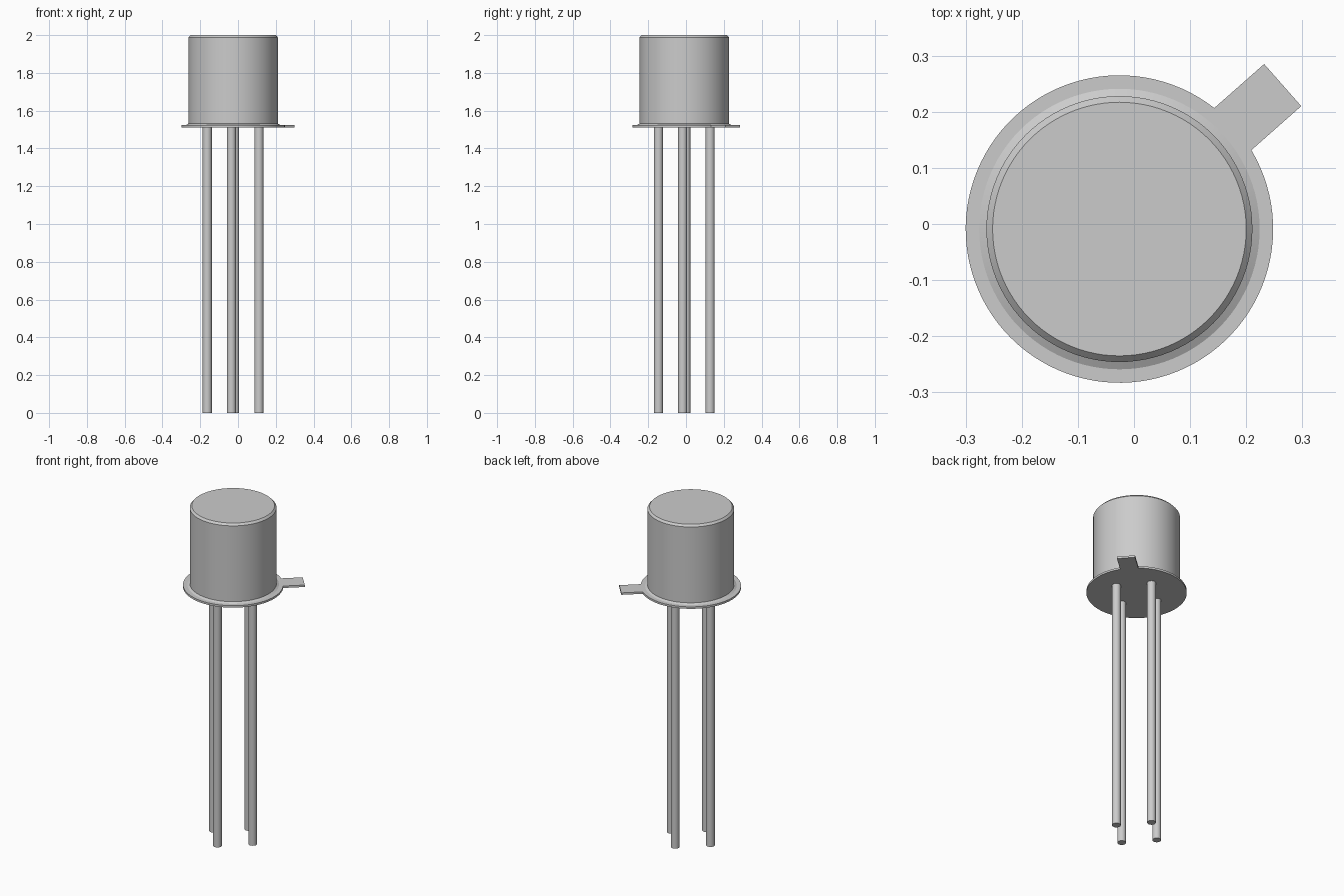
import bpy, bmesh
from math import asin, cos, sin, pi, radians
from mathutils import Matrix, Vector

old = bpy.data.objects.get("Cube")
if old:
    bpy.data.objects.remove(old, do_unlink=True)

CENTRE = Vector((-0.026, -0.009, 0))
TAB_ANGLE = radians(41.4)
FLANGE_BOTTOM, FLANGE_TOP = 1.512, 1.524
FLANGE_RADIUS = 0.274

# One metal for the whole part
metal = bpy.data.materials.new("grey_metal")
metal.use_nodes = True
colour = (0.6, 0.6, 0.6, 1)
metal.diffuse_color = colour
metal.node_tree.nodes["Principled BSDF"].inputs["Base Color"].default_value = colour


def finish(name, bm, location):
    bmesh.ops.recalc_face_normals(bm, faces=bm.faces)
    mesh = bpy.data.meshes.new(name)
    bm.to_mesh(mesh)
    bm.free()
    mesh.materials.append(metal)
    obj = bpy.data.objects.new(name, mesh)
    obj.location = location
    bpy.context.collection.objects.link(obj)
    bpy.ops.object.select_all(action="DESELECT")
    obj.select_set(True)
    bpy.context.view_layer.objects.active = obj
    bpy.ops.object.shade_smooth_by_angle(angle=radians(30))
    return obj


def lathe(name, profile, steps, location):
    """Turn a (radius, height) profile about z and cap both ends."""
    bm = bmesh.new()
    rings = [[bm.verts.new((r * cos(2 * pi * i / steps), r * sin(2 * pi * i / steps), z))
              for i in range(steps)] for r, z in profile]
    for low, high in zip(rings, rings[1:]):
        for i in range(steps):
            j = (i + 1) % steps
            bm.faces.new((low[i], low[j], high[j], high[i]))
    bm.faces.new(rings[0])
    bm.faces.new(rings[-1])
    return finish(name, bm, location)


# Can: shallow flared foot, straight wall, chamfered top
lathe("can", [(0.25, FLANGE_TOP - 0.004), (0.25, FLANGE_TOP), (0.237, 1.531),
              (0.237, 1.988), (0.226, 2.0)], 96, CENTRE)

# Flange disc with its index tab, as one extruded outline
half_width, tip = 0.05, 0.388
gap = asin(half_width / FLANGE_RADIUS)
steps = 96
outline = [(tip, -half_width), (tip, half_width)]
for i in range(steps + 1):
    a = gap + (2 * pi - 2 * gap) * i / steps
    outline.append((FLANGE_RADIUS * cos(a), FLANGE_RADIUS * sin(a)))
bm = bmesh.new()
base = bm.faces.new([bm.verts.new((x, y, FLANGE_BOTTOM)) for x, y in outline])
top = bmesh.ops.extrude_face_region(bm, geom=[base], use_keep_orig=True)
bmesh.ops.translate(bm, vec=(0, 0, FLANGE_TOP - FLANGE_BOTTOM),
                    verts=[v for v in top["geom"] if isinstance(v, bmesh.types.BMVert)])
bmesh.ops.rotate(bm, verts=bm.verts, matrix=Matrix.Rotation(TAB_ANGLE, 3, "Z"))
finish("flange_with_tab", bm, CENTRE)

# Four leads on a circle, offset by an eighth turn from the tab
for n in range(4):
    a = TAB_ANGLE + pi / 4 + n * pi / 2
    spot = CENTRE + 0.137 * Vector((cos(a), sin(a), 0))
    lathe(f"lead_{n + 1}", [(0.024, 0), (0.024, FLANGE_BOTTOM + 0.005)], 32, spot)
